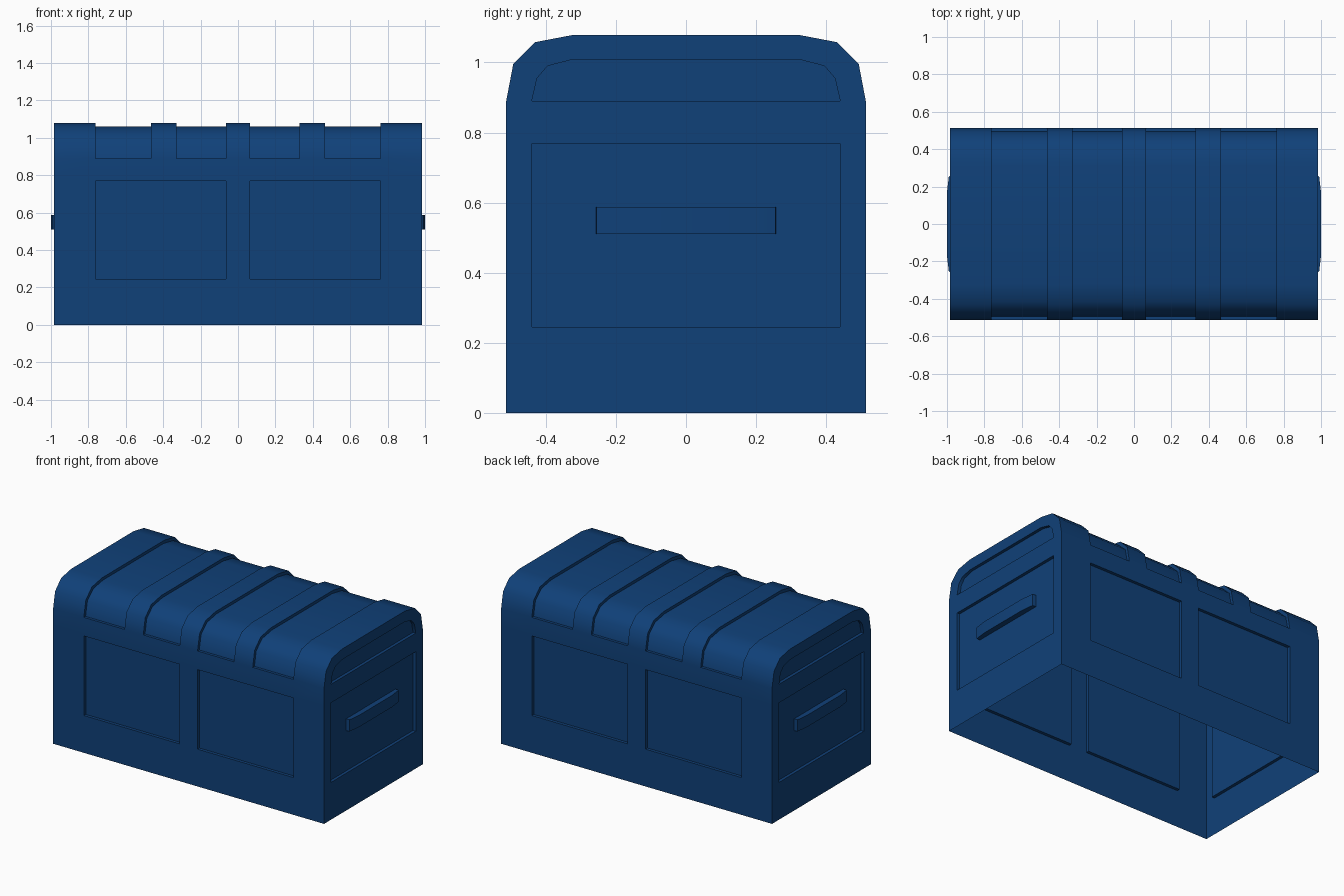
import bpy
import bmesh
import math

cube = bpy.data.objects.get("Cube")
if cube:
    bpy.data.objects.remove(cube, do_unlink=True)

blue = bpy.data.materials.new("deep_blue")
blue.use_nodes = True
colour = (0.005, 0.052, 0.19, 1)
blue.diffuse_color = colour
blue.node_tree.nodes["Principled BSDF"].inputs["Base Color"].default_value = colour


def finish(name, bm, angle):
    mesh = bpy.data.meshes.new(name)
    bm.to_mesh(mesh)
    bm.free()
    mesh.materials.append(blue)
    obj = bpy.data.objects.new(name, mesh)
    bpy.context.collection.objects.link(obj)
    bpy.ops.object.select_all(action="DESELECT")
    obj.select_set(True)
    bpy.context.view_layer.objects.active = obj
    bpy.ops.object.shade_smooth_by_angle(angle=math.radians(angle))
    return obj


def mirrored(half):
    return half + [(-a, b) for a, b in reversed(half)]


W, D, RIM = 0.985, 0.513, 0.89
PANEL, DEPTH = 0.44, 0.02
half_xs = [0.065, 0.33, 0.466, 0.762, W]
xs = [-x for x in reversed(half_xs)] + half_xs
ys = [-D, -PANEL, PANEL, D]
zs = [0, 0.245, 0.768, RIM]
arch = mirrored([(D, RIM), (0.493, 0.995), (0.43, 1.058), (0.325, 1.078)])
inner = mirrored([(PANEL, RIM), (0.425, 0.955), (0.395, 0.99), (0.325, 1.008)])

bm = bmesh.new()


def face(*points):
    return bm.faces.new([bm.verts.new(p) for p in points])


# Front and back walls, and the arched lid
for x0, x1 in zip(xs, xs[1:]):
    for z0, z1 in zip(zs, zs[1:]):
        for y in (-D, D):
            face((x0, y, z0), (x1, y, z0), (x1, y, z1), (x0, y, z1))
    for (y0, z0), (y1, z1) in zip(arch, arch[1:]):
        face((x0, y0, z0), (x1, y0, z0), (x1, y1, z1), (x0, y1, z1))

# End walls with a frame around the lid panel
for x in (-W, W):
    for y0, y1 in zip(ys, ys[1:]):
        for z0, z1 in zip(zs, zs[1:]):
            face((x, y0, z0), (x, y1, z0), (x, y1, z1), (x, y0, z1))
    for i in range(len(arch) - 1):
        face((x, *arch[i]), (x, *arch[i + 1]), (x, *inner[i + 1]), (x, *inner[i]))
    face(*[(x, *p) for p in inner])

bmesh.ops.remove_doubles(bm, verts=bm.verts, dist=0.0005)
bmesh.ops.recalc_face_normals(bm, faces=bm.faces)
if max(bm.faces, key=lambda f: f.calc_center_median().z).normal.z < 0:
    bmesh.ops.reverse_faces(bm, faces=bm.faces)


def recess(rule, move):
    region = [f for f in bm.faces if rule(f, f.calc_center_median())]
    bmesh.ops.inset_region(bm, faces=region, thickness=0, depth=0)
    for v in {v for f in region for v in f.verts}:
        move(v.co)


def sink_lid(co):
    co.y *= 0.965
    co.z = RIM + (co.z - RIM) * 0.9


def sink_y(co):
    co.y -= math.copysign(DEPTH, co.y)


def sink_x(co):
    co.x -= math.copysign(DEPTH, co.x)


def in_band(x):
    return 0.065 < abs(x) < 0.33 or 0.466 < abs(x) < 0.762


def is_end(f):
    return abs(f.normal.x) > 0.9


# Sunken lid bands, wall panels, end panels and lid end panels
recess(lambda f, c: not is_end(f) and c.z > RIM and in_band(c.x), sink_lid)
recess(lambda f, c: abs(f.normal.y) > 0.9 and zs[1] < c.z < zs[2]
       and 0.065 < abs(c.x) < 0.762, sink_y)
recess(lambda f, c: is_end(f) and abs(c.x) > W - 0.001 and abs(c.y) < 0.01
       and (zs[1] < c.z < zs[2] or len(f.verts) > 4), sink_x)
finish("chest_shell", bm, 40)

# Shallow handles on both ends
plan = mirrored([(0.257, W - DEPTH), (0.255, 0.99), (0.17, 1.0)])
for name, side in (("left_handle", 1), ("right_handle", -1)):
    bm = bmesh.new()
    base = bm.faces.new([bm.verts.new((side * x, y, 0.51)) for y, x in plan])
    top = bmesh.ops.extrude_face_region(bm, geom=[base], use_keep_orig=True)["geom"]
    for v in top:
        if isinstance(v, bmesh.types.BMVert):
            v.co.z = 0.587
    bmesh.ops.recalc_face_normals(bm, faces=bm.faces)
    finish(name, bm, 30)
